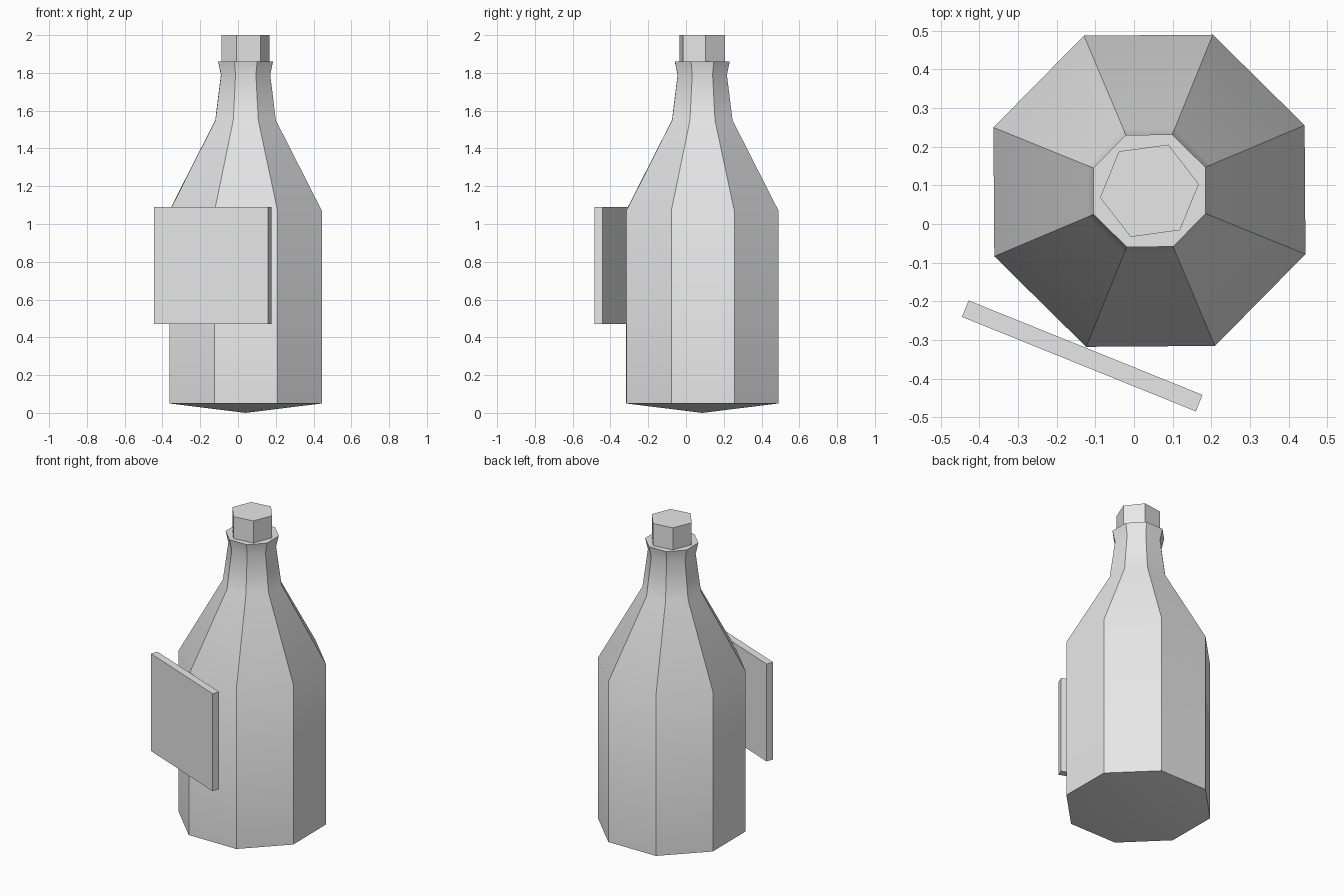
import bpy, bmesh, math

if "Cube" in bpy.data.objects:
    bpy.data.objects.remove(bpy.data.objects["Cube"])

grey = bpy.data.materials.new("light grey")
grey.diffuse_color = (0.8, 0.8, 0.8, 1)
grey.use_nodes = True
grey.node_tree.nodes["Principled BSDF"].inputs["Base Color"].default_value = grey.diffuse_color
CX, CY = 0.04, 0.086


def lathe(name, profile, sides, angle):
    """Stack rings of (radius, z); radius 0 makes a point."""
    bm = bmesh.new()
    rings = []
    for r, z in profile:
        steps = [angle + 2 * math.pi * i / sides for i in range(sides)]
        if r == 0:
            rings.append([bm.verts.new((0, 0, z))] * sides)
        else:
            rings.append([bm.verts.new((r * math.cos(a), r * math.sin(a), z)) for a in steps])
    for lo, hi in zip(rings, rings[1:]):
        for i in range(sides):
            j = (i + 1) % sides
            bm.faces.new(list(dict.fromkeys((lo[i], lo[j], hi[j], hi[i]))))
    # flat ends where the profile does not close to a point
    for ring in (rings[0], rings[-1]):
        if ring[0] is not ring[1]:
            bm.faces.new(ring)
    bmesh.ops.recalc_face_normals(bm, faces=bm.faces)
    me = bpy.data.meshes.new(name)
    bm.to_mesh(me)
    bm.free()
    me.materials.append(grey)
    ob = bpy.data.objects.new(name, me)
    ob.location = (CX, CY, 0)
    bpy.context.collection.objects.link(ob)
    return ob


# Eight-sided bottle: shallow pointed base, body, shoulder, neck, flared rim
bottle = lathe("bottle", [(0, 0), (0.436, 0.05), (0.436, 1.07), (0.173, 1.55),
                          (0.141, 1.79), (0.157, 1.86)], 8, math.radians(22.9))
bpy.context.view_layer.objects.active = bottle
bottle.select_set(True)
bpy.ops.object.shade_smooth_by_angle(angle=math.radians(30))

# Six-sided stopper
lathe("stopper", [(0.129, 1.86), (0.129, 2.0)], 6, math.radians(7.8))

# Flat label board in front of the body
bpy.ops.mesh.primitive_cube_add(size=1, location=(-0.134, -0.3415, 0.78),
                                rotation=(0, 0, math.radians(-22)))
label = bpy.context.object
label.name = "label_board"
label.scale = (0.653, 0.046, 0.62)
label.data.materials.append(grey)
